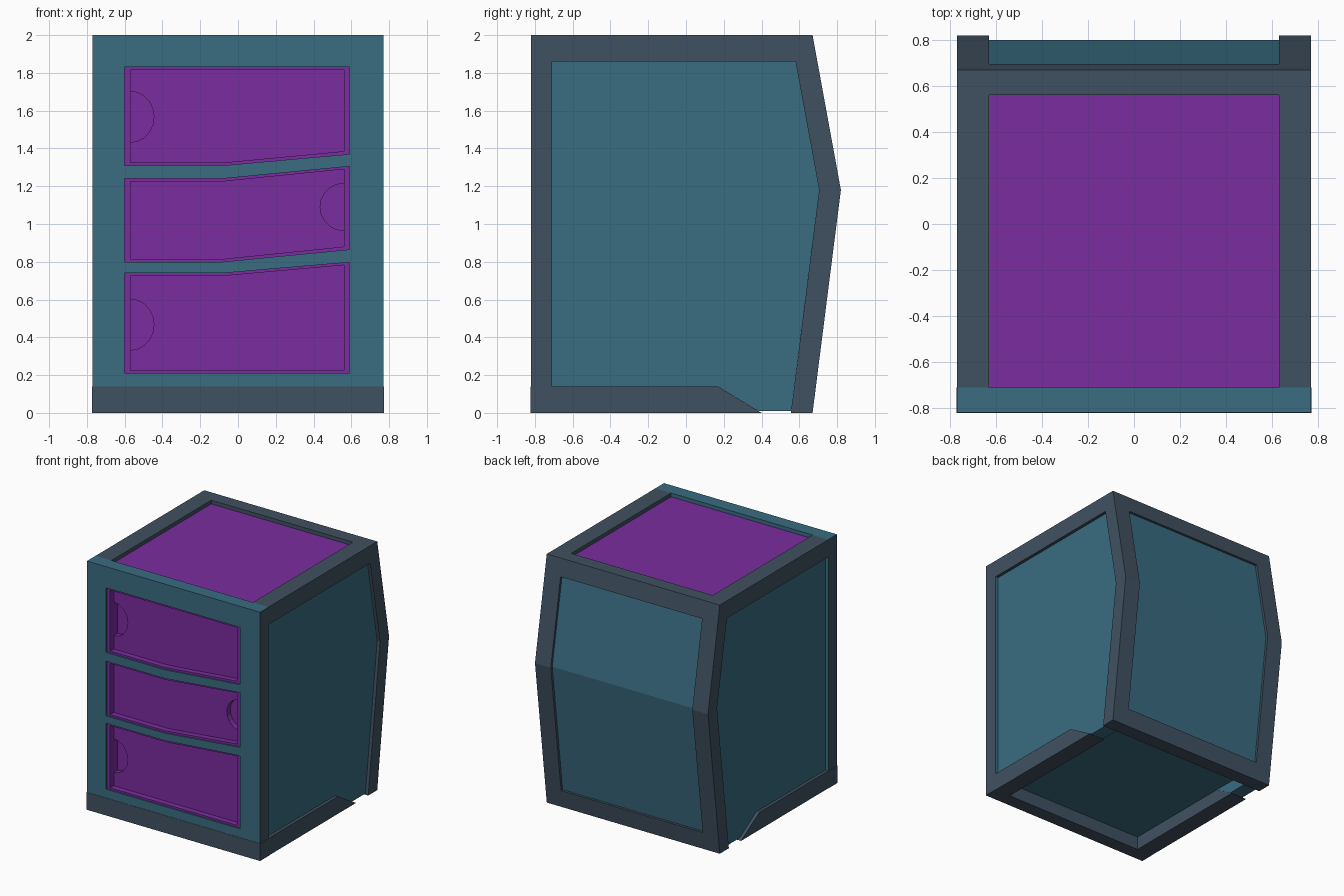
import bpy, bmesh, math
from mathutils import Matrix

if "Cube" in bpy.data.objects:
    bpy.data.objects.remove(bpy.data.objects["Cube"])


def material(name, rgb):
    m = bpy.data.materials.new(name)
    m.diffuse_color = (*[(c / 255) ** 2.2 for c in rgb], 1)
    m.use_nodes = True
    m.node_tree.nodes["Principled BSDF"].inputs["Base Color"].default_value = m.diffuse_color
    return m


TEAL = material("teal", (60, 108, 128))
SLATE = material("slate", (66, 82, 97))
PURPLE = material("purple", (122, 48, 158))

# Plane bases: local u, v, depth mapped to world axes
PLANES = {
    "xz": Matrix(((1, 0, 0, 0), (0, 0, 1, 0), (0, 1, 0, 0), (0, 0, 0, 1))),
    "yz": Matrix(((0, 0, 1, 0), (1, 0, 0, 0), (0, 1, 0, 0), (0, 0, 0, 1))),
}


def plate(name, outlines, plane, lo, hi, mat):
    """Extrude filled outlines (later ones are holes) between two depths."""
    cu = bpy.data.curves.new(name, 'CURVE')
    cu.dimensions = '2D'
    cu.fill_mode = 'BOTH'
    cu.extrude = (hi - lo) / 2
    for pts in outlines:
        s = cu.splines.new('POLY')
        s.points.add(len(pts) - 1)
        for p, (u, v) in zip(s.points, pts):
            p.co = (u, v, 0, 1)
        s.use_cyclic_u = True
    tmp = bpy.data.objects.new(name + "_curve", cu)
    bpy.context.collection.objects.link(tmp)
    bpy.context.view_layer.update()
    dg = bpy.context.evaluated_depsgraph_get()
    me = bpy.data.meshes.new_from_object(tmp.evaluated_get(dg))
    bpy.data.objects.remove(tmp)
    me.transform(PLANES[plane] @ Matrix.Translation((0, 0, (lo + hi) / 2)))
    bm = bmesh.new()
    bm.from_mesh(me)
    bmesh.ops.remove_doubles(bm, verts=bm.verts, dist=1e-5)
    bmesh.ops.recalc_face_normals(bm, faces=bm.faces)
    for f in bm.faces:
        f.smooth = False
    bm.to_mesh(me)
    bm.free()
    me.name = name
    me.materials.clear()
    me.materials.append(mat)
    ob = bpy.data.objects.new(name, me)
    bpy.context.collection.objects.link(ob)
    return ob


def rect(u0, u1, v0, v1):
    return [(u0, v0), (u1, v0), (u1, v1), (u0, v1)]


# Drawer openings: bottom and top heights at left, bend and right
L, B, R = -0.60, -0.08, 0.59


def opening(bot, top, g=0.0):
    gz = g * 0.5
    us = (L + g, B, R - g)
    return ([(u, z + gz) for u, z in zip(us, bot)] +
            [(u, z - gz) for u, z in reversed(list(zip(us, top)))])


DRAWERS = [
    ("top", (1.31, 1.31, 1.37), (1.83, 1.83, 1.83), -1, 1.567, 0.135),
    ("middle", (0.80, 0.80, 0.865), (1.24, 1.24, 1.305), 1, 1.09, 0.125),
    ("bottom", (0.21, 0.21, 0.21), (0.74, 0.74, 0.797), -1, 0.467, 0.135),
]

# Front face with three openings, slate on its outer sides
front = plate("front_face", [rect(-0.77, 0.77, 0.14, 2)] +
              [opening(b, t) for _, b, t, *_ in DRAWERS], "xz", -0.82, -0.71, TEAL)
front.data.materials.append(SLATE)
for f in front.data.polygons:
    if abs(f.center.x) > 0.769:
        f.material_index = 1

# Drawers: lip, recessed face with finger scoop, backing
for name, bot, top, side, zc, rz in DRAWERS:
    outer, inner = opening(bot, top), opening(bot, top, 0.03)
    plate(name + "_drawer_lip", [outer, inner], "xz", -0.81, -0.70, PURPLE)
    x0 = L + 0.03 if side < 0 else R - 0.03
    arc = []
    for i in range(11):
        a = math.pi * (i / 10 - 0.5)
        arc.append((x0 - side * 0.125 * math.cos(a), zc - side * -rz * math.sin(a)))
    # inner runs counter-clockwise: notch goes downwards on the left, upwards on the right
    face = inner + arc if side < 0 else inner[:3] + arc + inner[3:]
    plate(name + "_drawer_face", [face], "xz", -0.765, -0.72, PURPLE)
    plate(name + "_drawer_back", [inner], "xz", -0.72, -0.70, PURPLE)

# Base plinth
plate("base_front", [rect(-0.772, 0.772, 0, 0.14)], "xz", -0.822, -0.71, SLATE)

# Side frames and inset side panels
frame = [(-0.71, 1.86), (0.58, 1.86), (0.705, 1.18), (0.555, 0),
         (0.67, 0), (0.82, 1.18), (0.67, 2), (-0.71, 2)]
rail = [(-0.71, 0), (0.40, 0), (0.17, 0.14), (-0.71, 0.14)]
panel = [(-0.71, 0.14), (0.17, 0.14), (0.384, 0.01), (0.556, 0.01),
         (0.705, 1.18), (0.58, 1.86), (-0.71, 1.86)]
for s, tag in ((-1, "left"), (1, "right")):
    def span(a, b):
        return sorted((s * a, s * b))
    plate(tag + "_frame", [frame], "yz", *span(0.63, 0.77), SLATE)
    plate(tag + "_bottom_rail", [rail], "yz", *span(0.63, 0.77), SLATE)
    plate(tag + "_panel", [panel], "yz", *span(0.63, 0.745), TEAL)

# Back cross rails and bent back panel
plate("back_top_rail", [[(0.56, 1.863), (0.695, 1.863), (0.67, 2), (0.56, 2)]],
      "yz", -0.63, 0.63, SLATE)
plate("back_bottom_rail", [[(0.555, 0), (0.67, 0), (0.688, 0.14), (0.573, 0.14)]],
      "yz", -0.63, 0.63, SLATE)
plate("back_panel", [[(0.60, 0.14), (0.668, 0.14), (0.80, 1.18), (0.675, 1.863),
                      (0.60, 1.863)]], "yz", -0.63, 0.63, TEAL)

# Recessed top and underside
plate("top_panel", [rect(-0.71, 0.56, 1.93, 1.97)], "yz", -0.63, 0.63, PURPLE)
plate("bottom_panel", [rect(-0.71, 0.565, 0.107, 0.14)], "yz", -0.63, 0.63, TEAL)
